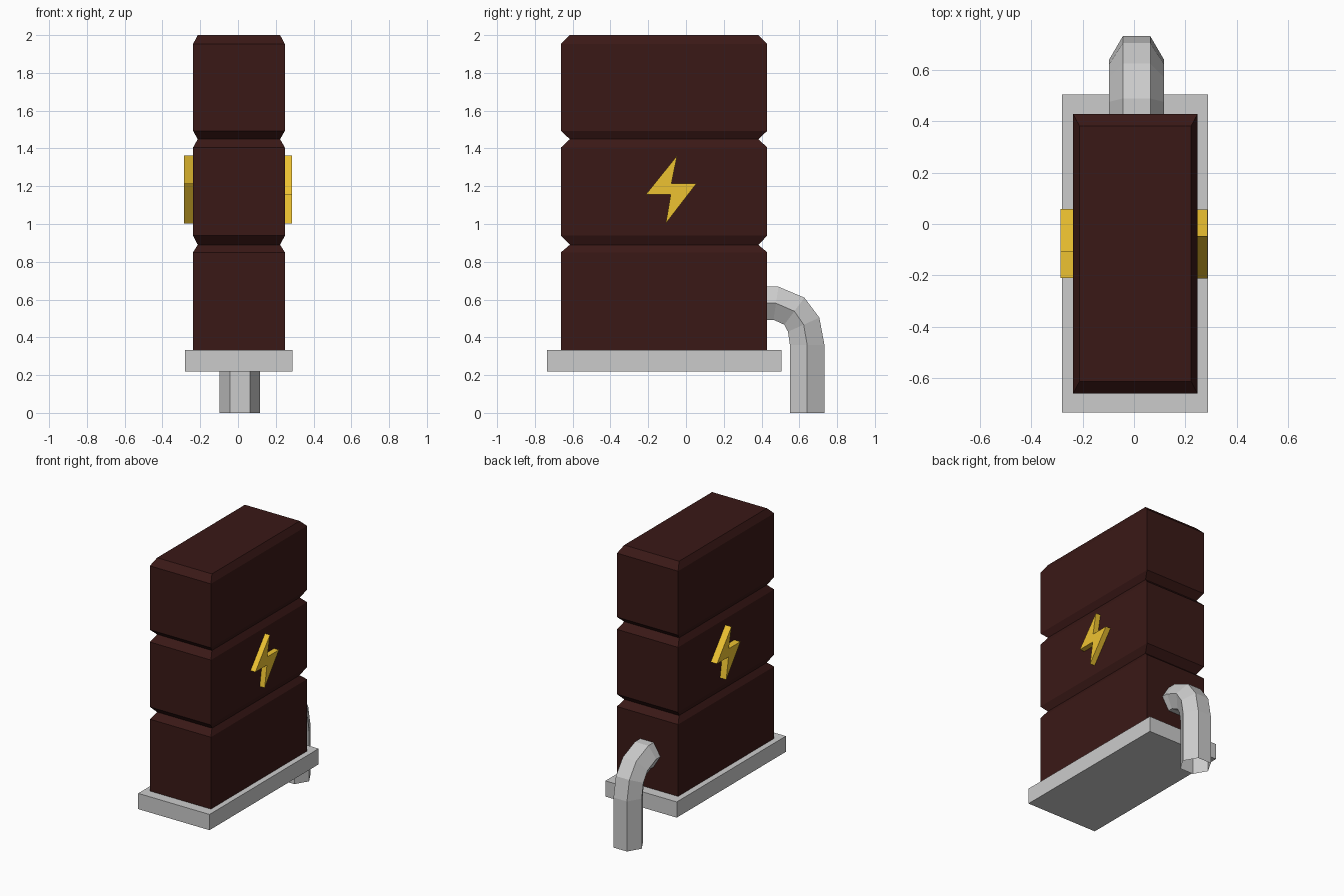
import bpy, bmesh
from math import cos, sin, pi
from mathutils import Vector

if "Cube" in bpy.data.objects:
    bpy.data.objects.remove(bpy.data.objects["Cube"])


def material(name, rgb):
    m = bpy.data.materials.new(name)
    m.diffuse_color = (*rgb, 1)
    m.use_nodes = True
    m.node_tree.nodes["Principled BSDF"].inputs["Base Color"].default_value = m.diffuse_color
    return m


def loft(name, rings, mat=None, open_end=False):
    """Skin equal-length rings of points, cap the ends, optionally leave the last one open."""
    bm = bmesh.new()
    vs = [[bm.verts.new(p) for p in ring] for ring in rings]
    n = len(vs[0])
    for a, b in zip(vs, vs[1:]):
        for i in range(n):
            j = (i + 1) % n
            bm.faces.new((a[i], a[j], b[j], b[i]))
    bm.faces.new(vs[0][::-1])
    if not open_end:
        bm.faces.new(vs[-1])
    bmesh.ops.recalc_face_normals(bm, faces=bm.faces)
    mesh = bpy.data.meshes.new(name)
    bm.to_mesh(mesh)
    bm.free()
    if mat:
        mesh.materials.append(mat)
    ob = bpy.data.objects.new(name, mesh)
    bpy.context.collection.objects.link(ob)
    return ob


def rect(x0, x1, y0, y1, z):
    return [(x0, y0, z), (x1, y0, z), (x1, y1, z), (x0, y1, z)]


brown = material("dark_brown", (0.042, 0.0093, 0.008))
yellow = material("yellow", (0.855, 0.543, 0.031))

# Base plate
loft("base_plate", [rect(-0.28, 0.288, -0.735, 0.505, z) for z in (0.22, 0.333)])

# Tank body: (height, inset) profile with two V grooves and a chamfered top
profile = [(0.333, 0), (0.85, 0), (0.89, 1), (0.938, 0),
           (1.405, 0), (1.449, 1), (1.493, 0), (1.953, 0), (2.0, 1)]
loft("tank_body", [rect(-0.238 + 0.025 * k, 0.248 - 0.025 * k,
                        -0.662 + 0.047 * k, 0.43 - 0.047 * k, z)
                   for z, k in profile], brown)

# Lightning bolts: the left one is the right one turned half round
bolt = [(0.03, 1.362), (0.0, 1.215), (0.133, 1.215),
        (-0.03, 1.003), (-0.004, 1.157), (-0.135, 1.157)]
for side, s in (("right", 1), ("left", -1)):
    loft("bolt_" + side, [[(s * x, -0.077 + s * y, z) for y, z in bolt]
                          for x in (0.22, 0.287)], yellow)

# Hexagonal drain pipe, open at the ground: (outer y, z), (inner y, z) at each bend
bends = [((0.35, 0.67), (0.35, 0.493)), ((0.49, 0.668), (0.463, 0.493)),
         ((0.627, 0.61), (0.52, 0.467)), ((0.706, 0.504), (0.54, 0.43)),
         ((0.733, 0.36), (0.55, 0.36)), ((0.733, 0.0), (0.55, 0.0))]
rings = []
for outer, inner in bends:
    o, i = Vector((0, *outer)), Vector((0, *inner))
    mid, half = (o + i) / 2, (o - i) / 2 / sin(pi / 3)
    rings.append([mid + half * sin(k * pi / 3) + Vector((0.01 + 0.107 * cos(k * pi / 3), 0, 0))
                  for k in range(6)])
loft("drain_pipe", rings, open_end=True)
